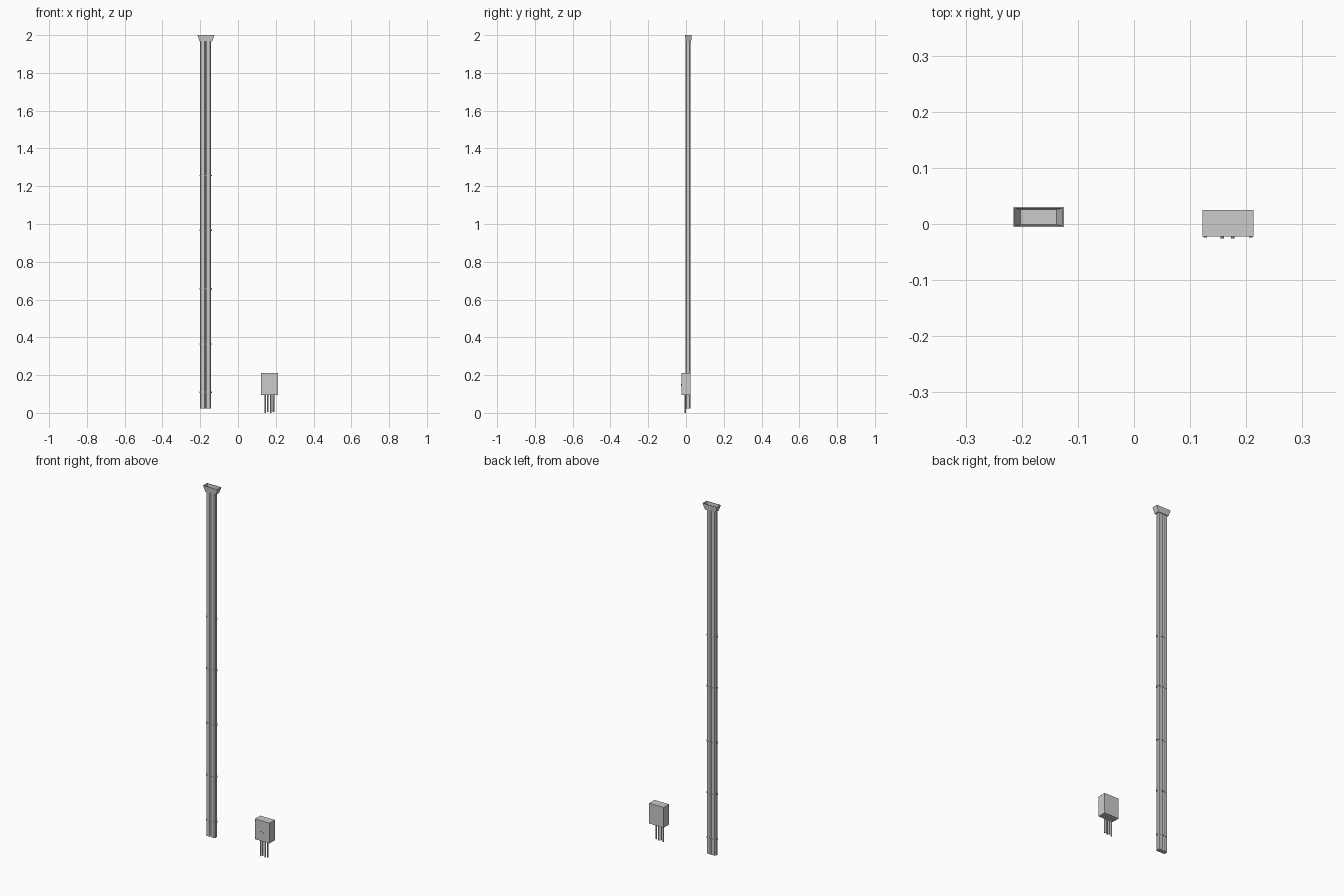
import bpy, bmesh, math
from mathutils import Vector

if "Cube" in bpy.data.objects:
    bpy.data.objects.remove(bpy.data.objects["Cube"])


def make(name, verts, faces):
    me = bpy.data.meshes.new(name)
    me.from_pydata(verts, [], faces)
    bm = bmesh.new()
    bm.from_mesh(me)
    bmesh.ops.recalc_face_normals(bm, faces=bm.faces)
    bm.to_mesh(me)
    bm.free()
    ob = bpy.data.objects.new(name, me)
    bpy.context.collection.objects.link(ob)
    return ob


def loft(name, rings, caps=True):
    n = len(rings[0])
    verts = [p for r in rings for p in r]
    faces = [(k * n + i, k * n + (i + 1) % n, (k + 1) * n + (i + 1) % n, (k + 1) * n + i)
             for k in range(len(rings) - 1) for i in range(n)]
    if caps:
        faces += [tuple(range(n)), tuple(range((len(rings) - 1) * n, len(rings) * n))]
    return make(name, verts, faces)


def rect(x0, x1, y0, y1, z, c=0.0):
    if c == 0:
        return [(x0, y0, z), (x1, y0, z), (x1, y1, z), (x0, y1, z)]
    return [(x0 + c, y0, z), (x1 - c, y0, z), (x1, y0 + c, z), (x1, y1 - c, z),
            (x1 - c, y1, z), (x0 + c, y1, z), (x0, y1 - c, z), (x0, y0 + c, z)]


def box(name, x0, x1, y0, y1, z0, z1):
    return loft(name, [rect(x0, x1, y0, y1, z0), rect(x0, x1, y0, y1, z1)])


def rod(name, a, b, r, sides=8):
    a, b = Vector(a), Vector(b)
    q = (b - a).to_track_quat('Z', 'Y')
    ring = [Vector((r * math.cos(i * math.tau / sides), r * math.sin(i * math.tau / sides), 0))
            for i in range(sides)]
    return loft(name, [[tuple(p + q @ v) for v in ring] for p in (a, b)])


# Twin downpipes with chamfered corners
for side, x0, x1 in (("left", -0.200, -0.1715), ("right", -0.1715, -0.143)):
    loft(side + "_downpipe", [rect(x0, x1, -0.002, 0.023, z, 0.005) for z in (0.022, 1.970)])

# Open flared hopper: outer wall, rim, inner wall, floor
loft("hopper", [rect(-0.203, -0.137, -0.002, 0.027, 1.966),
                rect(-0.215, -0.125, -0.005, 0.030, 2.0),
                rect(-0.213, -0.127, -0.003, 0.028, 2.0),
                rect(-0.202, -0.138, -0.001, 0.026, 1.969)])

# Pipe clamps: thin band with a bolt at each side
for i, z in enumerate((0.11, 0.365, 0.658, 0.967, 1.257)):
    loft("clamp_band_%d" % i, [rect(-0.201, -0.142, -0.003, 0.024, h, 0.005)
                               for h in (z - 0.002, z + 0.002)])
    for s in (-1, 1):
        x = -0.1715 + s * 0.0295
        rod("clamp_bolt_%d" % i, (x, 0.010, z), (x + s * 0.004, 0.010, z), 0.0035)

# Utility box with door fittings
box("utility_box", 0.122, 0.213, -0.0225, 0.025, 0.096, 0.211)
for x in (0.127, 0.208):
    for z in (0.103, 0.196):
        rod("door_screw", (x, -0.022, z), (x, -0.0238, z), 0.003)
for x, z in ((0.157, 0.150), (0.176, 0.146)):
    rod("door_lock", (x, -0.022, z), (x, -0.026, z), 0.003)

# Cables leaving the box
for i, (x, z) in enumerate(((0.145, 0.0), (0.158, 0.006), (0.173, 0.0), (0.188, 0.004))):
    rod("cable_%d" % i, (x, -0.004, z), (x, -0.004, 0.098), 0.0042)
